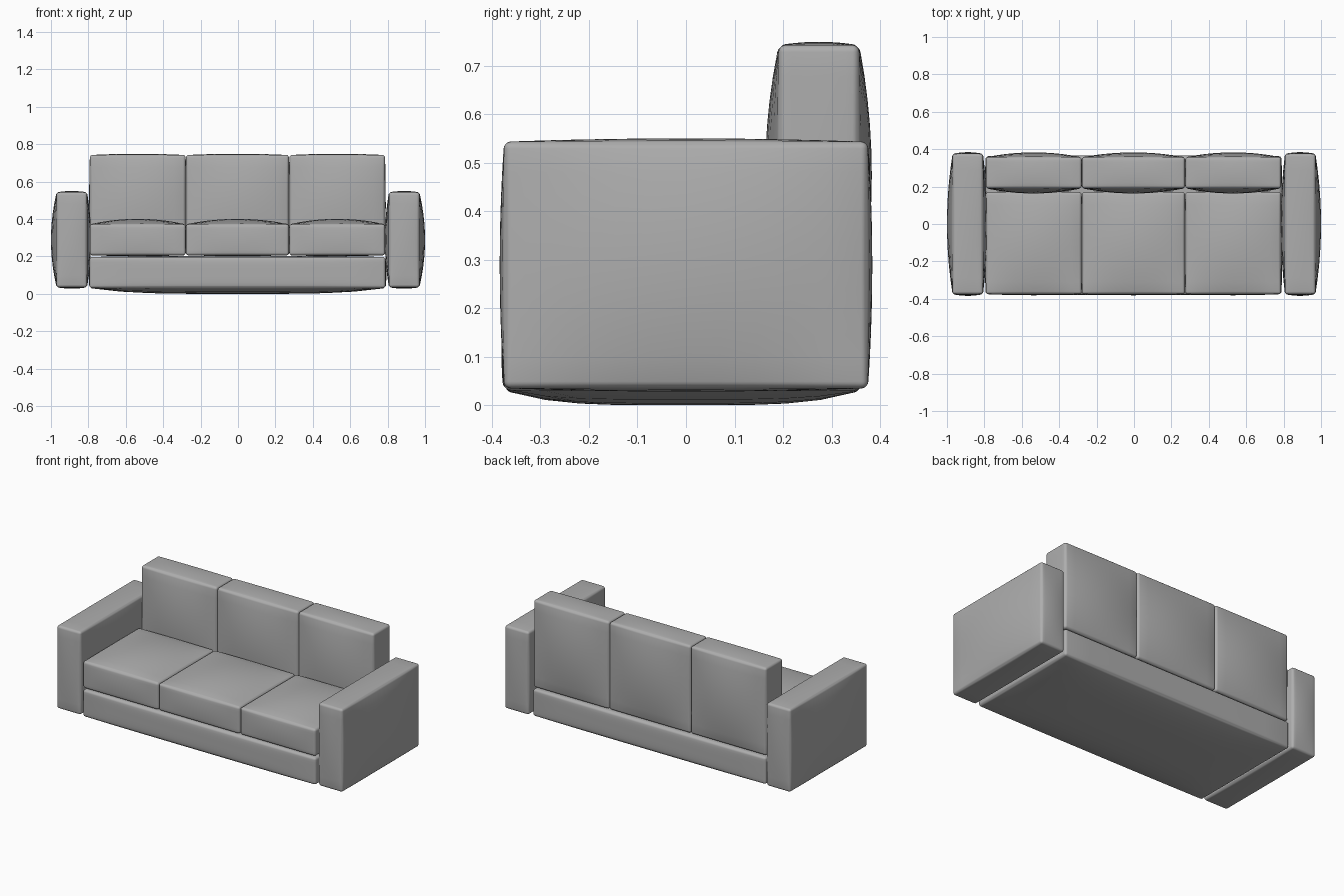
import bpy, bmesh
from mathutils import Vector

if "Cube" in bpy.data.objects:
    bpy.data.objects.remove(bpy.data.objects["Cube"])

CUTS = 15                       # grid cuts along every edge of a cushion
STEPS = 3                       # outer grid rows used for the rounded edge

# Dark grey upholstery
fabric = bpy.data.materials.new("grey_fabric")
fabric.diffuse_color = (0.42, 0.42, 0.42, 1)
fabric.use_nodes = True
fabric.node_tree.nodes["Principled BSDF"].inputs["Base Color"].default_value = fabric.diffuse_color


def spread(t, h, r):
    """Map an even grid value t (-1..1) so the outer rows fall in the rounded edge."""
    inner = 1 - 2 * STEPS / (CUTS + 1)
    a = abs(t)
    s = -1 if t < 0 else 1
    if a <= inner:
        return s * (h - r) * a / inner
    return s * (h - r + r * (a - inner) / (1 - inner))


def cushion(name, lo, hi, puff_lo, puff_hi, r=0.014, power=2):
    """Rounded box from corner lo to corner hi, each face puffed out by its own amount."""
    c = [(a + b) / 2 for a, b in zip(lo, hi)]
    h = [(b - a) / 2 for a, b in zip(lo, hi)]
    bm = bmesh.new()
    bmesh.ops.create_cube(bm, size=2)
    bmesh.ops.subdivide_edges(bm, edges=bm.edges[:], cuts=CUTS, use_grid_fill=True)
    for v in bm.verts:
        p = Vector([spread(v.co[i], h[i], r) for i in range(3)])
        core = Vector([max(-h[i] + r, min(h[i] - r, p[i])) for i in range(3)])
        q = core + (p - core).normalized() * r
        fall = [max(0, 1 - abs(p[i] / h[i]) ** power) for i in range(3)]
        for i in range(3):
            amount = puff_hi[i] if p[i] > 0 else -puff_lo[i]
            q[i] += amount * abs(p[i] / h[i]) * fall[i - 1] * fall[i - 2]
        v.co = q
    bmesh.ops.recalc_face_normals(bm, faces=bm.faces[:])
    for f in bm.faces:
        f.smooth = True
    mesh = bpy.data.meshes.new(name)
    bm.to_mesh(mesh)
    bm.free()
    mesh.materials.append(fabric)
    ob = bpy.data.objects.new(name, mesh)
    ob.location = c
    bpy.context.collection.objects.link(ob)
    return ob


# Base platform, bulging underneath
cushion("base", (-0.793, -0.375, 0.034), (0.788, 0.362, 0.2),
        (0.005, 0.005, 0.031), (0.005, 0.005, 0.006), power=4).location.z -= 0.003

# Three seat cushions and three back cushions
edges = [(-0.792, -0.28), (-0.278, 0.272), (0.275, 0.786)]
for (x0, x1), side in zip(edges, ("left", "middle", "right")):
    cushion("seat_cushion_" + side, (x0, -0.375, 0.206), (x1, 0.17, 0.372),
            (0.004, 0.006, 0.004), (0.004, 0.006, 0.029))
    cushion("back_cushion_" + side, (x0, 0.191, 0.206), (x1, 0.357, 0.742),
            (0.004, 0.028, 0.004), (0.004, 0.026, 0.007))

# Armrests, puffed mostly on their broad faces
for s, side in ((-1, "left"), (1, "right")):
    x0, x1 = sorted((s * 0.807, s * 0.97))
    px = (0.022, 0.03) if s > 0 else (0.03, 0.022)
    cushion("armrest_" + side, (x0, -0.375, 0.035), (x1, 0.375, 0.543),
            (px[0], 0.009, 0.007), (px[1], 0.009, 0.007))
